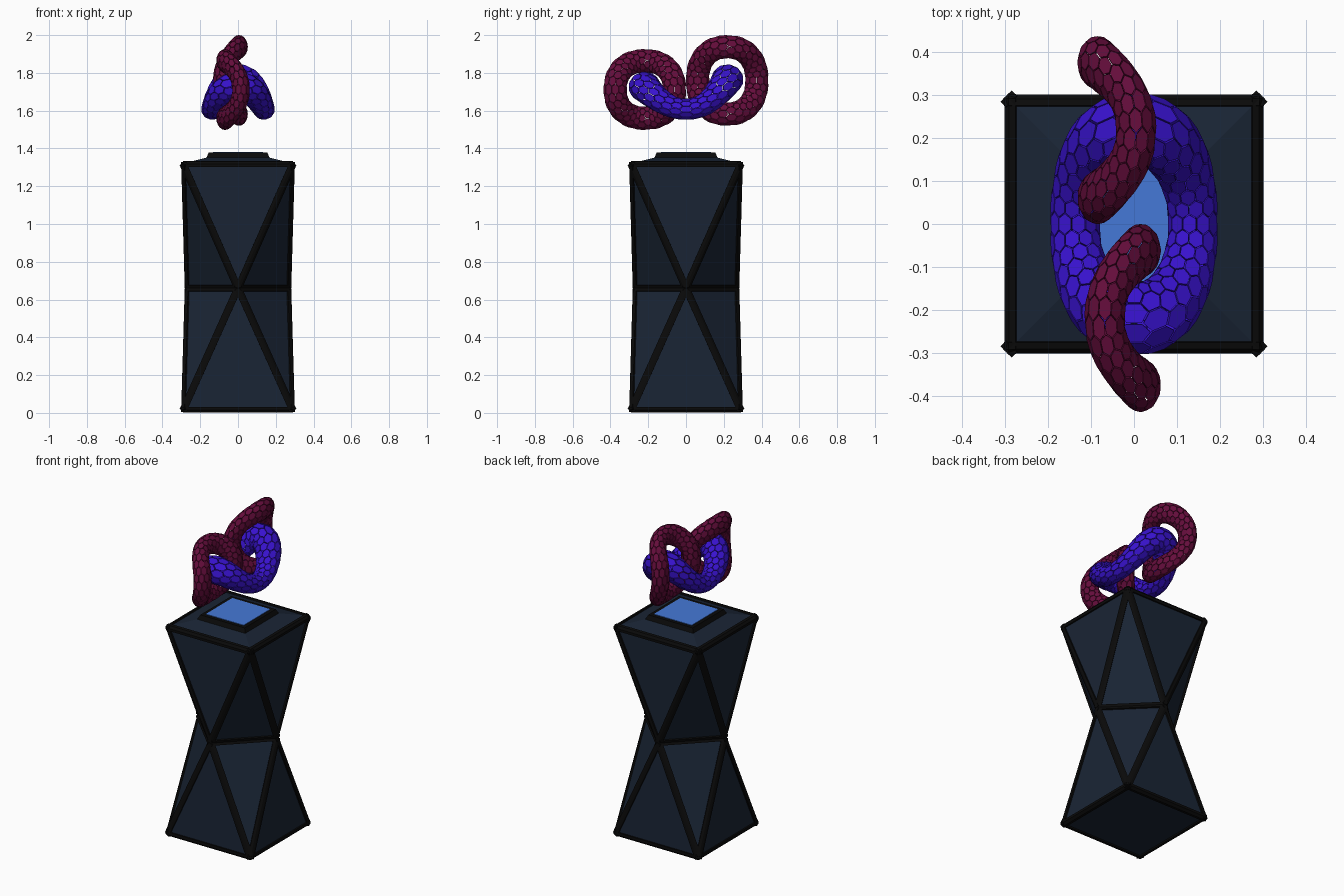
import bpy, bmesh
from math import sin, cos, pi, copysign
from mathutils import Vector as V

if "Cube" in bpy.data.objects:
    bpy.data.objects.remove(bpy.data.objects["Cube"])


def material(name, rgb):
    m = bpy.data.materials.new(name)
    m.diffuse_color = (*rgb, 1)
    m.use_nodes = True
    m.node_tree.nodes["Principled BSDF"].inputs["Base Color"].default_value = m.diffuse_color
    return m


NAVY = material("navy", (0.010, 0.018, 0.035))
BLACK = material("black", (0.003, 0.003, 0.003))
SCREEN = material("screen_blue", (0.06, 0.19, 0.68))
RED = material("wine_red", (0.13, 0.004, 0.045))
BLUE = material("violet_blue", (0.04, 0.006, 0.62))


def finish(bm, name, mat):
    bmesh.ops.recalc_face_normals(bm, faces=bm.faces)
    me = bpy.data.meshes.new(name)
    bm.to_mesh(me)
    bm.free()
    me.materials.append(mat)
    ob = bpy.data.objects.new(name, me)
    bpy.context.collection.objects.link(ob)
    return ob


def square(bm, r, z):
    return [bm.verts.new((x * r, y * r, z)) for x, y in ((-1, -1), (1, -1), (1, 1), (-1, 1))]


def frustum(name, r0, z0, r1, z1, mat):
    bm = bmesh.new()
    a, b = square(bm, r0, z0), square(bm, r1, z1)
    bm.faces.new(a)
    bm.faces.new(b)
    for k in range(4):
        j = (k + 1) % 4
        bm.faces.new((a[k], a[j], b[j], b[k]))
    return finish(bm, name, mat)


# Faceted pedestal: square base and top, waist square turned 45 degrees
bm = bmesh.new()
base, top = square(bm, 0.291, 0.012), square(bm, 0.291, 1.32)
waist = [bm.verts.new(p) for p in ((0, -.272, .66), (.272, 0, .66), (0, .272, .66), (-.272, 0, .66))]
lid = square(bm, 0.165, 1.352)
for k in range(4):
    j = (k + 1) % 4
    for sq in (base, top):
        bm.faces.new((sq[k], sq[j], waist[k]))
        bm.faces.new((sq[j], waist[j], waist[k]))
    bm.faces.new((top[k], top[j], lid[j], lid[k]))
bm.faces.new(base)
bm.faces.new(lid)
bmesh.ops.recalc_face_normals(bm, faces=bm.faces)

# Raised black trim strip along every pedestal edge except the lid seams
trim = bmesh.new()
W, H, C = 0.019, 0.010, 0.003
for e in bm.edges:
    if any(v in lid for v in e.verts):
        continue
    p, q = (v.co for v in e.verts)
    axis = (q - p).normalized()
    mid = (p + q) / 2
    prof = []
    for s, f in enumerate(e.link_faces):
        n = f.normal
        d = axis.cross(n).normalized()
        if d.dot(f.calc_center_median() - mid) < 0:
            d = -d
        side = [d * W - n * 0.003, d * W + n * H, d * C + n * H]
        prof += side if s == 0 else side[::-1]
    a = [trim.verts.new(p + o) for o in prof]
    b = [trim.verts.new(q + o) for o in prof]
    trim.faces.new(a)
    trim.faces.new(b[::-1])
    for k in range(6):
        j = (k + 1) % 6
        trim.faces.new((a[k], b[k], b[j], a[j]))
finish(bm, "pedestal_body", NAVY)
finish(trim, "pedestal_trim", BLACK)

# Screen frame and glowing panel on the lid
frustum("screen_frame", 0.17, 1.345, 0.155, 1.378, BLACK)
frustum("screen_panel", 0.132, 1.37, 0.132, 1.381, SCREEN)


def soft(x, p):
    return copysign(abs(x) ** p, x)


def tiled_ring(name, path, radii, axis, nu, nv, mat):
    """Closed tube made of separate hexagonal plates."""
    axis = V(axis)

    def surf(u, v, inset):
        t, a = 2 * pi * u / nu, 2 * pi * v / nv
        c = path(t)
        tan = (path(t + .02) - path(t - .02)).normalized()
        b = (axis - tan * axis.dot(tan)).normalized()
        n = tan.cross(b)
        rn, rb = radii(t)
        return c + n * cos(a) * (rn - inset) + b * sin(a) * (rb - inset)

    hexagon = [(2/3, 0), (1/3, .5), (-1/3, .5), (-2/3, 0), (-1/3, -.5), (1/3, -.5)]
    bm = bmesh.new()
    for i in range(nu):
        for j in range(nv):
            cv = j + 0.5 * (i % 2)
            o, w = ([bm.verts.new(surf(i + x * .93, cv + y * .93, d)) for x, y in hexagon]
                    for d in (0, 0.008))
            bm.faces.new(o)
            bm.faces.new(w[::-1])
            for k in range(6):
                m = (k + 1) % 6
                bm.faces.new((o[k], w[k], w[m], o[m]))
    return finish(bm, name, mat)


# Saddle-shaped middle ring, thick at its raised ends
tiled_ring("middle_ring",
           lambda t: V((0.137 * soft(cos(t), .9), 0.22 * soft(sin(t), .95),
                        1.607 + sin(t) ** 2 * (0.14 + 0.02 * sin(t)))),
           lambda t: (0.058 + 0.027 * sin(t) ** 2, 0.056 + 0.024 * sin(t) ** 2),
           (0, 0, 1), 32, 11, BLUE)

# Two upright saddle rings linked through it, bent in opposite directions
for name, cy, cz, ry, rz, x_side, x_top in (
        ("rear_ring", 0.218, 1.76, 0.157, 0.178, -0.085, 0.005),
        ("front_ring", -0.218, 1.712, 0.157, 0.152, 0.016, -0.068)):
    tiled_ring(name,
               lambda t: V((x_side + (x_top - x_side) * sin(t) ** 2,
                            cy + ry * soft(cos(t), .88), cz + rz * soft(sin(t), .88))),
               lambda t: (0.062, 0.047), (1, 0, 0), 34, 10, RED)
